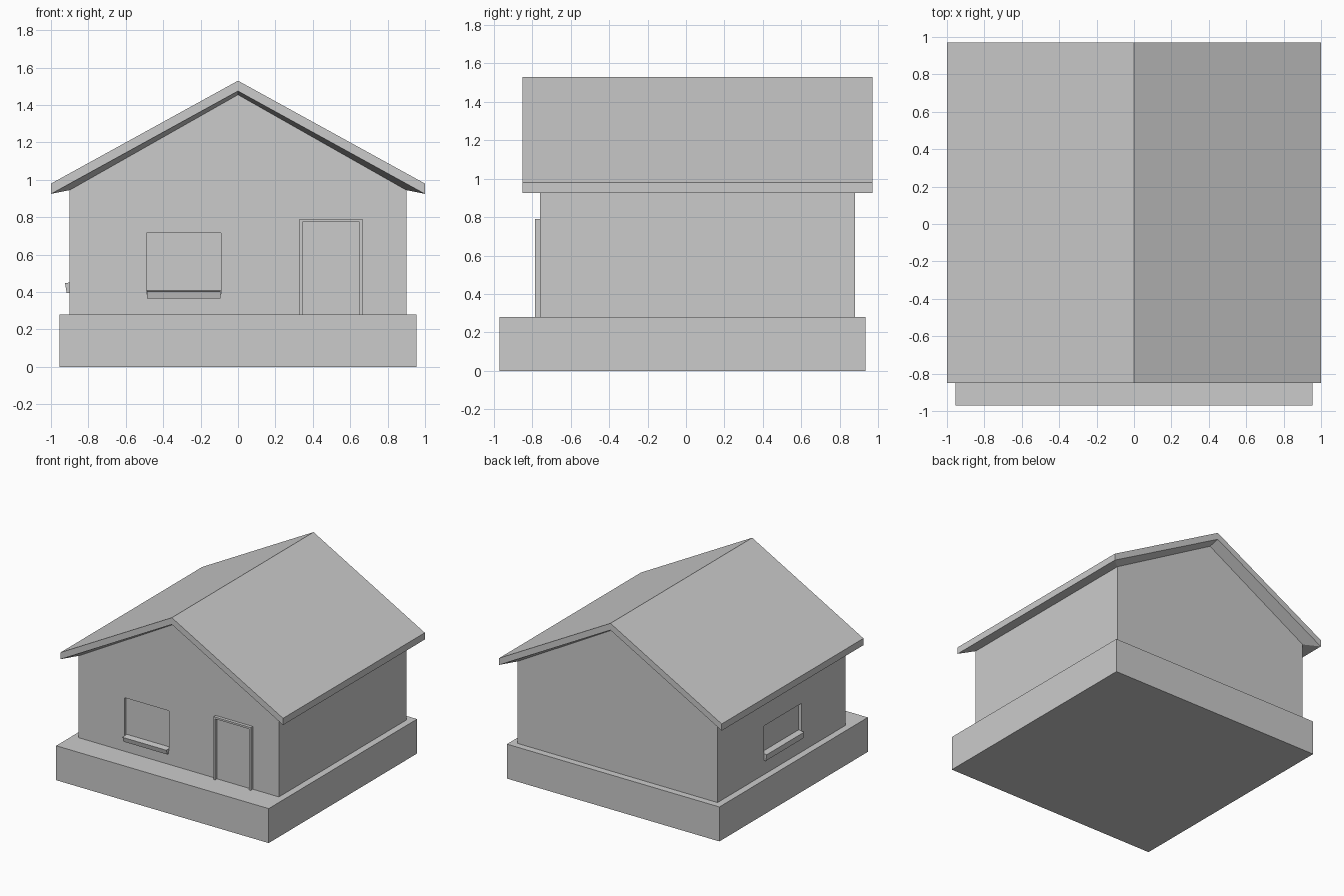
import bpy
import bmesh

if "Cube" in bpy.data.objects:
    bpy.data.objects.remove(bpy.data.objects["Cube"])


def make_object(name, bm):
    bmesh.ops.remove_doubles(bm, verts=bm.verts, dist=1e-5)
    bmesh.ops.recalc_face_normals(bm, faces=bm.faces)
    mesh = bpy.data.meshes.new(name)
    bm.to_mesh(mesh)
    bm.free()
    obj = bpy.data.objects.new(name, mesh)
    bpy.context.collection.objects.link(obj)
    return obj


def bridge(bm, a, b, closed=True):
    n = len(a)
    for i in range(n if closed else n - 1):
        j = (i + 1) % n
        bm.faces.new((a[i], a[j], b[j], b[i]))


def prism(name, start, end):
    """Closed solid between two matching outlines."""
    bm = bmesh.new()
    a = [bm.verts.new(p) for p in start]
    b = [bm.verts.new(p) for p in end]
    bridge(bm, a, b)
    bm.faces.new(a)
    bm.faces.new(b)
    return make_object(name, bm)


def box(name, x0, x1, y0, y1, z0, z1):
    rect = [(x0, y0), (x1, y0), (x1, y1), (x0, y1)]
    return prism(name, [(x, y, z0) for x, y in rect], [(x, y, z1) for x, y in rect])


def cut(target, cutter):
    cutter.hide_render = True
    cutter.hide_viewport = True
    cutter.display_type = 'WIRE'
    mod = target.modifiers.new(cutter.name, 'BOOLEAN')
    mod.operation = 'DIFFERENCE'
    mod.solver = 'EXACT'
    mod.object = cutter


# Plinth
box("plinth", -0.955, 0.955, -0.97, 0.935, 0, 0.28)

# Gabled walls
gable = [(-0.9, 0.28), (0.9, 0.28), (0.9, 0.945), (0, 1.455), (-0.9, 0.945)]
FRONT, BACK = -0.76, 0.88
walls = prism("walls", [(x, FRONT, z) for x, z in gable], [(x, BACK, z) for x, z in gable])

# Window recesses in the front and left walls
cut(walls, box("front_window_cutter", -0.49, -0.09, FRONT - 0.1, FRONT + 0.025, 0.39, 0.715))
cut(walls, box("left_window_cutter", -1.0, -0.875, -0.196, 0.284, 0.43, 0.675))

# Sills: section as (outward, z), with the front leaning in at the bottom
def sill_section(top):
    return [(-0.025, top + 0.004), (0.025, top - 0.002), (0.016, top - 0.04), (-0.025, top - 0.04)]

front = sill_section(0.405)
prism("front_window_sill", [(-0.487, FRONT - o, z) for o, z in front],
      [(-0.093, FRONT - o, z) for o, z in front])
left = [(o, z - 0.015 if z < 0.43 else z) for o, z in sill_section(0.45)]
prism("left_window_sill", [(-0.9 - o, -0.196, z) for o, z in left],
      [(-0.9 - o, 0.284, z) for o, z in left])

# Door frame and panel
def door_loop(inset, y):
    x0, x1, top = 0.33 + inset, 0.665 - inset, 0.79 - inset
    return [(x0, y, 0.28), (x0, y, top), (x1, y, top), (x1, y, 0.28)]

bm = bmesh.new()
loops = [[bm.verts.new(p) for p in door_loop(i, y)]
         for i, y in ((0, FRONT), (0, FRONT - 0.026), (0.015, FRONT - 0.026), (0.015, FRONT))]
for k in range(4):
    bridge(bm, loops[k], loops[(k + 1) % 4], closed=False)
for end in (0, 3):
    bm.faces.new([loop[end] for loop in loops])
make_object("door_frame", bm)
box("door_panel", 0.345, 0.65, FRONT - 0.003, FRONT + 0.01, 0.28, 0.775)

# Roof: sloping top, fascia all round, soffit running in to the wall tops
bm = bmesh.new()
def roof_line(half, eave, ridge, y):
    return [bm.verts.new(p) for p in ((-half, y, eave), (0, y, ridge), (half, y, eave))]

top_f, top_b = (roof_line(1, 0.98, 1.53, y) for y in (-0.85, 0.97))
low_f, low_b = (roof_line(1, 0.925, 1.475, y) for y in (-0.85, 0.97))
wall_f, wall_b = (roof_line(0.9, 0.945, 1.455, y) for y in (FRONT, BACK))
bridge(bm, top_f, top_b, closed=False)
bridge(bm, top_f + top_b[::-1], low_f + low_b[::-1])
bridge(bm, low_f + low_b[::-1], wall_f + wall_b[::-1])
bridge(bm, wall_f, wall_b, closed=False)
make_object("roof", bm)
